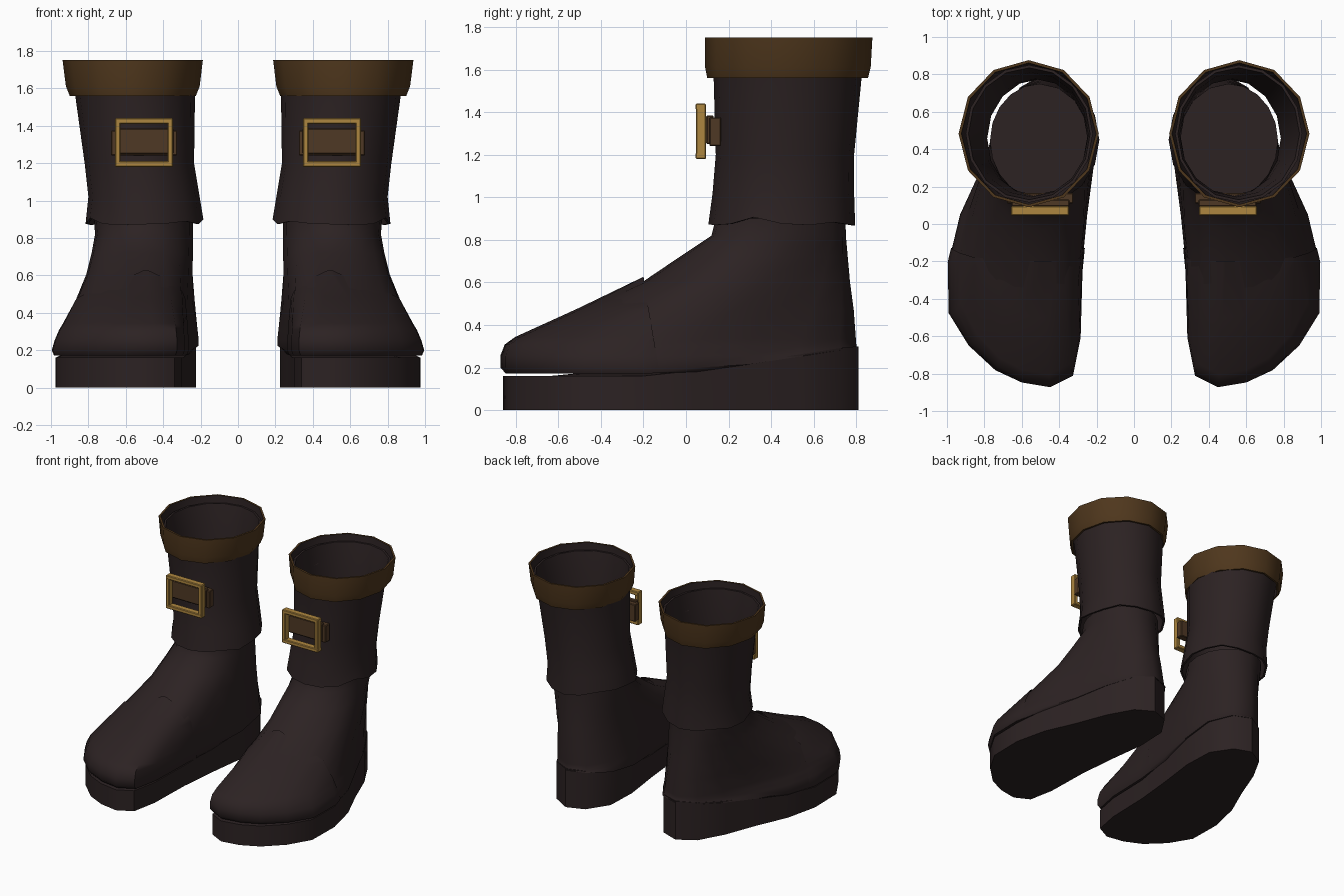
import bpy, bmesh, math, random
from mathutils import Vector

if "Cube" in bpy.data.objects:
    bpy.data.objects.remove(bpy.data.objects["Cube"])

random.seed(4)


def material(name, rgb):
    m = bpy.data.materials.new(name)
    m.diffuse_color = (*rgb, 1)
    m.use_nodes = True
    m.node_tree.nodes["Principled BSDF"].inputs["Base Color"].default_value = m.diffuse_color
    return m


LEATHER = material("dark leather", (0.025, 0.016, 0.0165))
CUFF = material("brown cuff", (0.078, 0.038, 0.012))
STRAP = material("strap brown", (0.078, 0.040, 0.018))
BRASS = material("brass", (0.42, 0.24, 0.05))


def finish(bm, name, mats, angle=35):
    """Store a right-hand part and mirror it for the left boot."""
    bmesh.ops.recalc_face_normals(bm, faces=bm.faces)
    me = bpy.data.meshes.new(name)
    bm.to_mesh(me)
    bm.free()
    for m in mats:
        me.materials.append(m)
    for p in me.polygons:
        p.use_smooth = True
    me.set_sharp_from_angle(angle=math.radians(angle))
    ob = bpy.data.objects.new(name, me)
    bpy.context.collection.objects.link(ob)
    mod = ob.modifiers.new("pair", 'MIRROR')
    mod.use_mirror_merge = False
    return ob


def loft(rings, capped=True, closed=False):
    bm = bmesh.new()
    vs = [[bm.verts.new(p) for p in r] for r in rings]
    n = len(rings[0])
    pairs = list(zip(vs, vs[1:])) + ([(vs[-1], vs[0])] if closed else [])
    for a, b in pairs:
        for i in range(n):
            j = (i + 1) % n
            bm.faces.new((a[i], a[j], b[j], b[i]))
    if capped:
        bm.faces.new(vs[0])
        bm.faces.new(vs[-1])
    return bm


def clamp(t):
    return max(0.0, min(1.0, t))


# Plan of the foot, starting at the toe and going round the outer side
PLAN = [(.45, -.86), (.60, -.835), (.74, -.77), (.88, -.64), (.985, -.47), (.99, -.20),
        (.93, .05), (.82, .29), (.72, .54), (.61, .73), (.47, .81), (.33, .76),
        (.22, .60), (.21, .35), (.25, .05), (.28, -.25), (.29, -.60), (.33, -.80)]


def ankle_point(i):
    a = i / 10 * 180 if i <= 10 else 180 + (i - 10) / 8 * 180
    a = math.radians(a - 90)
    return .505 + .265 * math.cos(a), .445 + .305 * math.sin(a)


def sole_top(y):
    return .16 + .14 * clamp((y + .12) / .9)


def foot_ring(z, w, s=1.0):
    """Blend from the foot plan (w=0) to the round ankle (w=1)."""
    ring = []
    wx = w ** 0.8
    squeeze = 1 - .09 * clamp((z - .2) / .12) * clamp((.88 - z) / .1)
    for i, (x, y) in enumerate(PLAN):
        ax, ay = ankle_point(i)
        px, py = x + (ax - x) * wx, y + (ay - y) * w
        if px > .6:
            px = .6 + (px - .6) * squeeze
        floor = sole_top(py) + .012 - .022 * clamp((py + .3) / .4)
        ring.append((.6 + (px - .6) * s, (py + .02) * s - .02, max(z, floor)))
    return ring


LEVELS = [(.172, 0, .97), (.20, 0, 1), (.255, 0, 1), (.30, .012, .99), (.335, .06, .99),
          (.47, .36, 1), (.605, .66, 1), (.72, .83, 1), (.82, .98, 1), (.90, 1, 1)]

# Foot and ankle
finish(loft([foot_ring(*l) for l in LEVELS]), "foot_upper", [LEATHER], 50)

# Toe cap: slightly larger copy of the front of the foot, cut along the seam
bm = loft([foot_ring(z, w, s * 1.015) for z, w, s in LEVELS[:8]])
for v in bm.verts:
    if v.co.z > .3:
        v.co.z += .008
geom = bm.verts[:] + bm.edges[:] + bm.faces[:]
bmesh.ops.bisect_plane(bm, geom=geom, plane_co=(0, -.2, .62),
                       plane_no=Vector((0, 1, .17)), clear_outer=True)
# central crease rising to a point at the seam
for v in bm.verts:
    if v.co.y > -.3 and v.co.z > .5:
        d = abs(v.co.x - .51)
        v.co.z += .012 if d < .06 else -.02
finish(bm, "toe_cap", [LEATHER], 45)

# Wedge sole
flat = [(.595 + (x - .595) * .965, y) for x, y in PLAN]
finish(loft([[(x, y, 0) for x, y in flat], [(x, y, sole_top(y)) for x, y in flat]]),
       "wedge_sole", [LEATHER], 50)


def oval(x0, x1, y0, y1, z, n, inset=0.0, jag=None):
    cx, cy = (x0 + x1) / 2, (y0 + y1) / 2
    rx, ry = (x1 - x0) / 2 - inset, (y1 - y0) / 2 - inset
    ring = []
    for i in range(n):
        a = 2 * math.pi * i / n
        ring.append((cx + rx * math.cos(a), cy + ry * math.sin(a), z + (jag[i] if jag else 0)))
    return ring


# Shaft with ragged lower hem
N = 16
jag = [random.uniform(-.03, .015) for _ in range(N)]
SHAFT = [(.185, .815, .105, .795, .895), (.205, .80, .125, .79, 1.02),
         (.235, .82, .14, .79, 1.2), (.23, .87, .13, .825, 1.56), (.22, .90, .115, .85, 1.70)]
outer = [oval(*s, N, 0, jag if k == 0 else None) for k, s in enumerate(SHAFT)]
inner = [oval(*s, N, .015, jag if k == 0 else None) for k, s in enumerate(SHAFT)]
finish(loft(outer + inner[::-1], False, True), "boot_shaft", [LEATHER], 40)

# Flared cuff, brown outside and on the rim, leather inside
C = [(.225, .90, .10, .855, 1.56), (.205, .92, .09, .868, 1.61), (.188, .938, .09, .876, 1.75)]
bm = loft([oval(*c, 12) for c in C] + [oval(*c, 12, .015) for c in C[::-1]], False, True)
bm.faces.ensure_lookup_table()
for f in bm.faces[36:60]:
    f.material_index = 1
finish(bm, "cuff", [CUFF, LEATHER], 40)


def box(bm, x0, x1, y0, y1, z0, z1, bevel=0.005):
    vs = bmesh.ops.create_cube(bm, size=1)['verts']
    for v in vs:
        v.co = Vector((x0 + (v.co.x + .5) * (x1 - x0), y0 + (v.co.y + .5) * (y1 - y0),
                       z0 + (v.co.z + .5) * (z1 - z0)))
    if bevel:
        edges = list({e for v in vs for e in v.link_edges})
        bmesh.ops.bevel(bm, geom=edges, offset=bevel, segments=1, affect='EDGES')


# Strap piece behind the buckle
bm = bmesh.new()
box(bm, .325, .68, .11, .165, 1.24, 1.375)
box(bm, .345, .655, .095, .13, 1.25, 1.385)
finish(bm, "buckle_strap", [STRAP], 20)

# Buckle frame
bm = bmesh.new()
for z0, z1 in ((1.18, 1.21), (1.41, 1.44)):
    box(bm, .347, .658, .045, .095, z0, z1)
for x0, x1 in ((.347, .377), (.628, .658)):
    box(bm, x0, x1, .046, .094, 1.185, 1.435)
finish(bm, "buckle_frame", [BRASS], 20)
